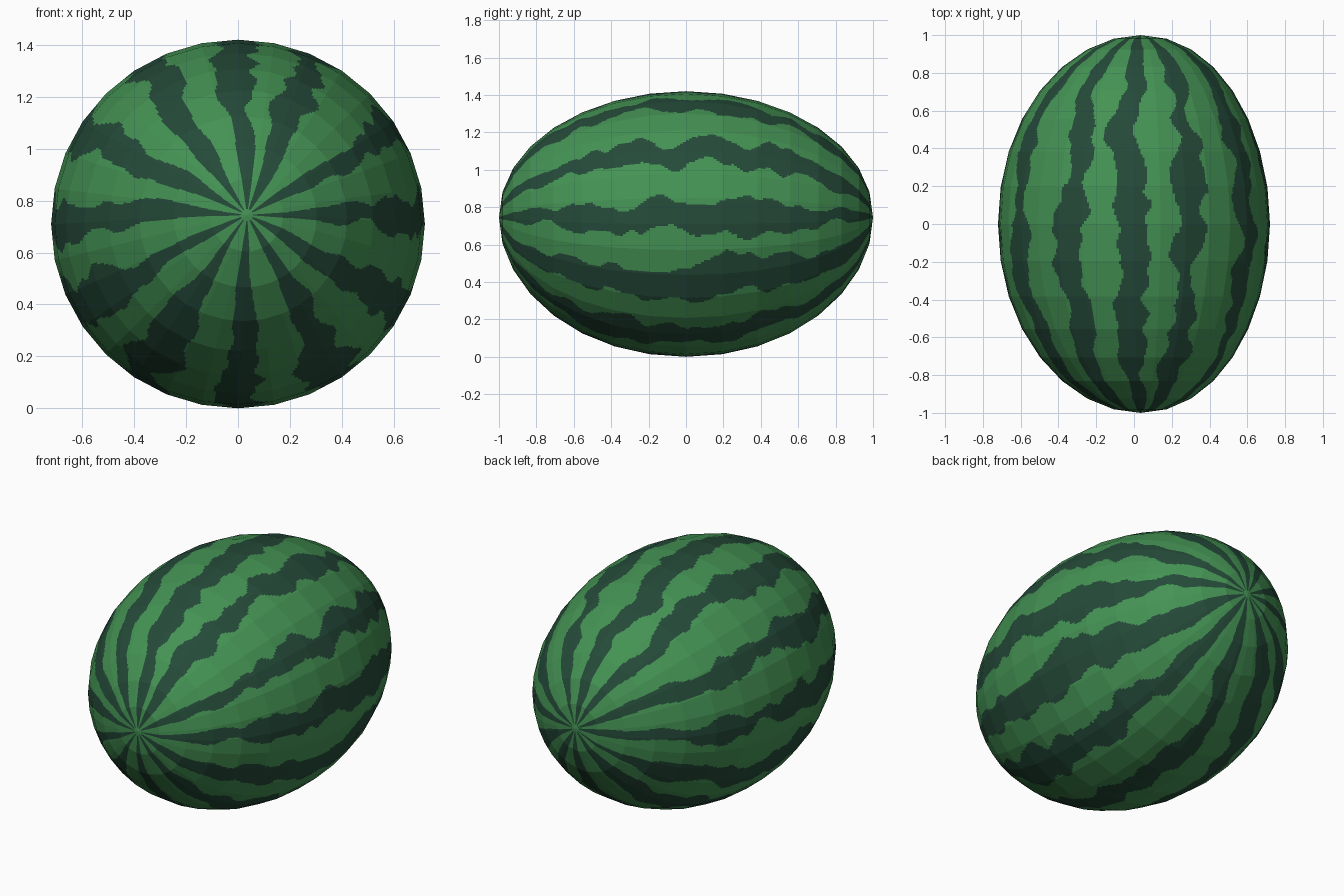
import bpy
import math
from mathutils import Vector, noise

if "Cube" in bpy.data.objects:
    bpy.data.objects.remove(bpy.data.objects["Cube"])

SEG, RINGS, SUB = 32, 16, 12          # coarse facets, and cuts inside each facet
COLS, ROWS = SEG * SUB, RINGS * SUB
RX, RY, RZ = 0.72, 1.0, 0.71

# average direction of each dark stripe around the long axis (degrees)
STRIPES = [3, 33, 66, 93, 118, 150, 179, 208, 237, 270, 303, 334]
HALF_WIDTH = [5.5, 6, 7, 7, 6, 6.5, 5.5, 7, 7.5, 6.5, 7, 7.5]


def corner(i, j):
    """Corner of the faceted ellipsoid whose poles lie on the y axis."""
    t, p = math.pi * i / RINGS, 2 * math.pi * j / SEG
    y = -math.cos(t)
    lean = 0.035 * abs(y) ** 3        # the tips sit slightly off centre
    return Vector((RX * math.sin(t) * math.cos(p) + lean, RY * y,
                   RZ + RZ * math.sin(t) * math.sin(p) + lean))


def point(i, j):
    """Point of the fine grid, kept flat inside its coarse facet."""
    ci, cj = min(i // SUB, RINGS - 1), j // SUB
    u, v = i / SUB - ci, j / SUB - cj
    a = corner(ci, cj).lerp(corner(ci, cj + 1), v)
    b = corner(ci + 1, cj).lerp(corner(ci + 1, cj + 1), v)
    return a.lerp(b, u)


def wobble(y, key):
    return (noise.noise(Vector((y * 4.3 + 0.37, key * 5.71, 0.5)))
            + 0.55 * noise.noise(Vector((y * 11 + 0.21, key * 3.13, 7.5))))


def stripe_spans(y):
    """Start and end angle of every stripe at this place along the fruit."""
    spans = []
    for k, (mid, half) in enumerate(zip(STRIPES, HALF_WIDTH)):
        c = mid + 4.5 * wobble(y, k + 0.3)
        lo = c - max(half + 6 * wobble(y, k + 20.4), 1.5)
        hi = c + max(half + 6 * wobble(y, k + 50.7), 1.5)
        spans.append((lo, hi))
    return spans


def index(i, j):
    if i == 0:
        return 0
    if i == ROWS:
        return 1
    return 2 + (i - 1) * COLS + j % COLS


verts = [point(0, 0), point(ROWS, 0)]
verts += [point(i, j) for i in range(1, ROWS) for j in range(COLS)]

# rind faces, dark where they fall inside a stripe
faces, colours = [], []
for i in range(ROWS):
    t = math.pi * (i + 0.5) / ROWS
    spans = stripe_spans(-math.cos(t))
    tip = math.sin(t) < 0.035
    for j in range(COLS):
        quad = [index(i, j), index(i + 1, j), index(i + 1, j + 1), index(i, j + 1)]
        faces.append(list(dict.fromkeys(quad)))
        a = 360 * (j + 0.5) / COLS
        dark = any(lo < b < hi for lo, hi in spans for b in (a, a - 360, a + 360))
        colours.append(int(dark and not tip))

mesh = bpy.data.meshes.new("melon_rind")
mesh.from_pydata(verts, [], faces)
for name, col in (("light green", (0.058, 0.29, 0.088, 1)),
                  ("dark green", (0.018, 0.069, 0.041, 1))):
    mat = bpy.data.materials.new(name)
    mat.diffuse_color = col
    mat.use_nodes = True
    mat.node_tree.nodes["Principled BSDF"].inputs["Base Color"].default_value = mat.diffuse_color
    mesh.materials.append(mat)
mesh.polygons.foreach_set("material_index", colours)
mesh.update()
melon = bpy.data.objects.new("melon_rind", mesh)
bpy.context.collection.objects.link(melon)
